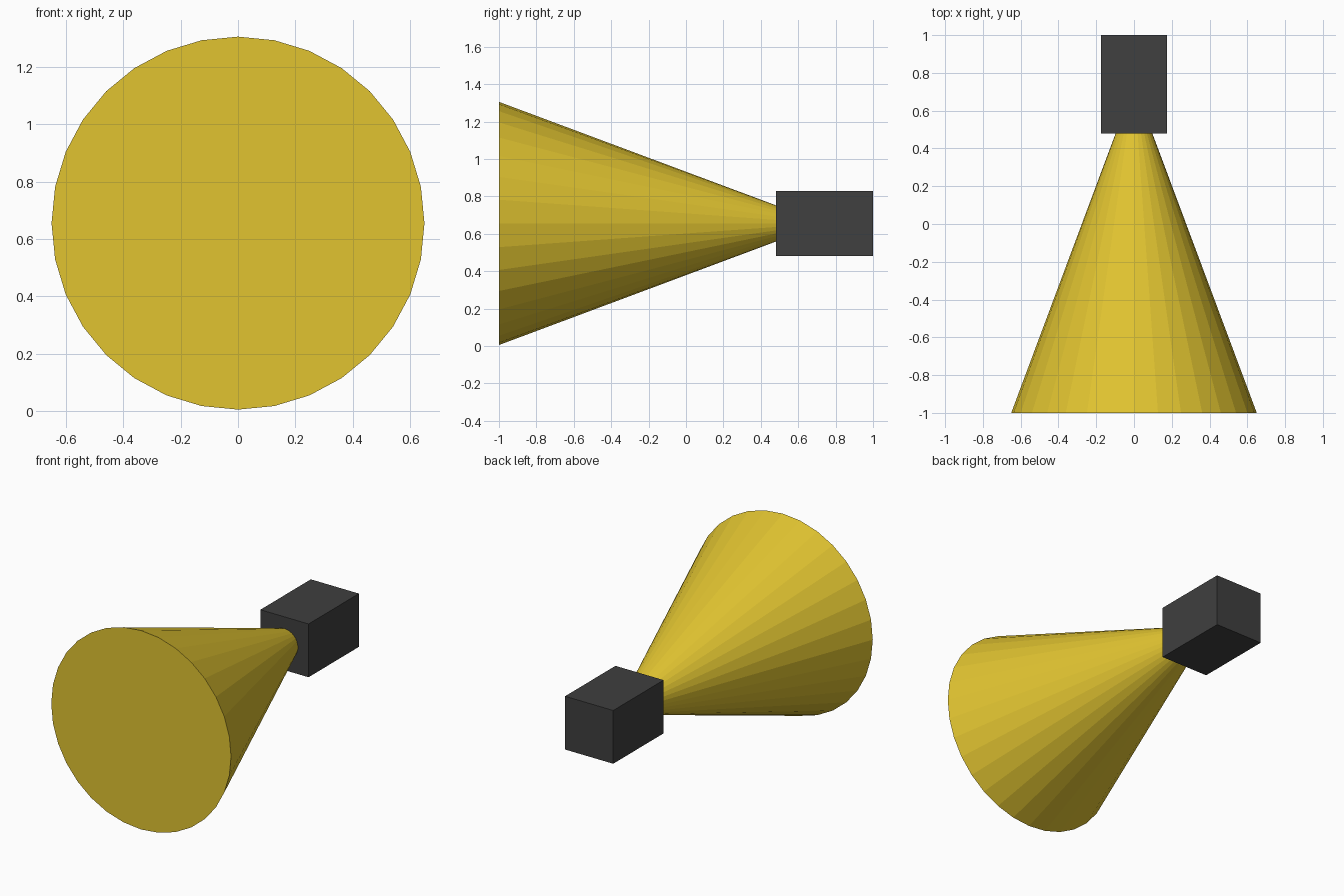
import bpy, math

if "Cube" in bpy.data.objects:
    bpy.data.objects.remove(bpy.data.objects["Cube"])

AXIS_Z = 0.655


def paint(obj, name, color):
    mat = bpy.data.materials.new(name)
    mat.diffuse_color = (*color, 1)
    mat.use_nodes = True
    mat.node_tree.nodes["Principled BSDF"].inputs["Base Color"].default_value = mat.diffuse_color
    obj.data.materials.append(mat)


# Flared cone: wide closed mouth at the front, tip at the centre of the housing
mouth_y, tip_y = -1.0, 0.74
bpy.ops.mesh.primitive_cone_add(
    vertices=32, radius1=0.65, radius2=0, depth=tip_y - mouth_y,
    location=(0, (mouth_y + tip_y) / 2, AXIS_Z),
    rotation=(-math.pi / 2, 0, 0))
cone = bpy.context.object
cone.name = "cone"
paint(cone, "yellow", (0.75, 0.55, 0.03))

# Box housing at the back
bpy.ops.mesh.primitive_cube_add(size=1, location=(0, 0.74, AXIS_Z))
housing = bpy.context.object
housing.name = "housing"
housing.scale = (0.348, 0.52, 0.348)
paint(housing, "dark_grey", (0.05, 0.05, 0.05))
